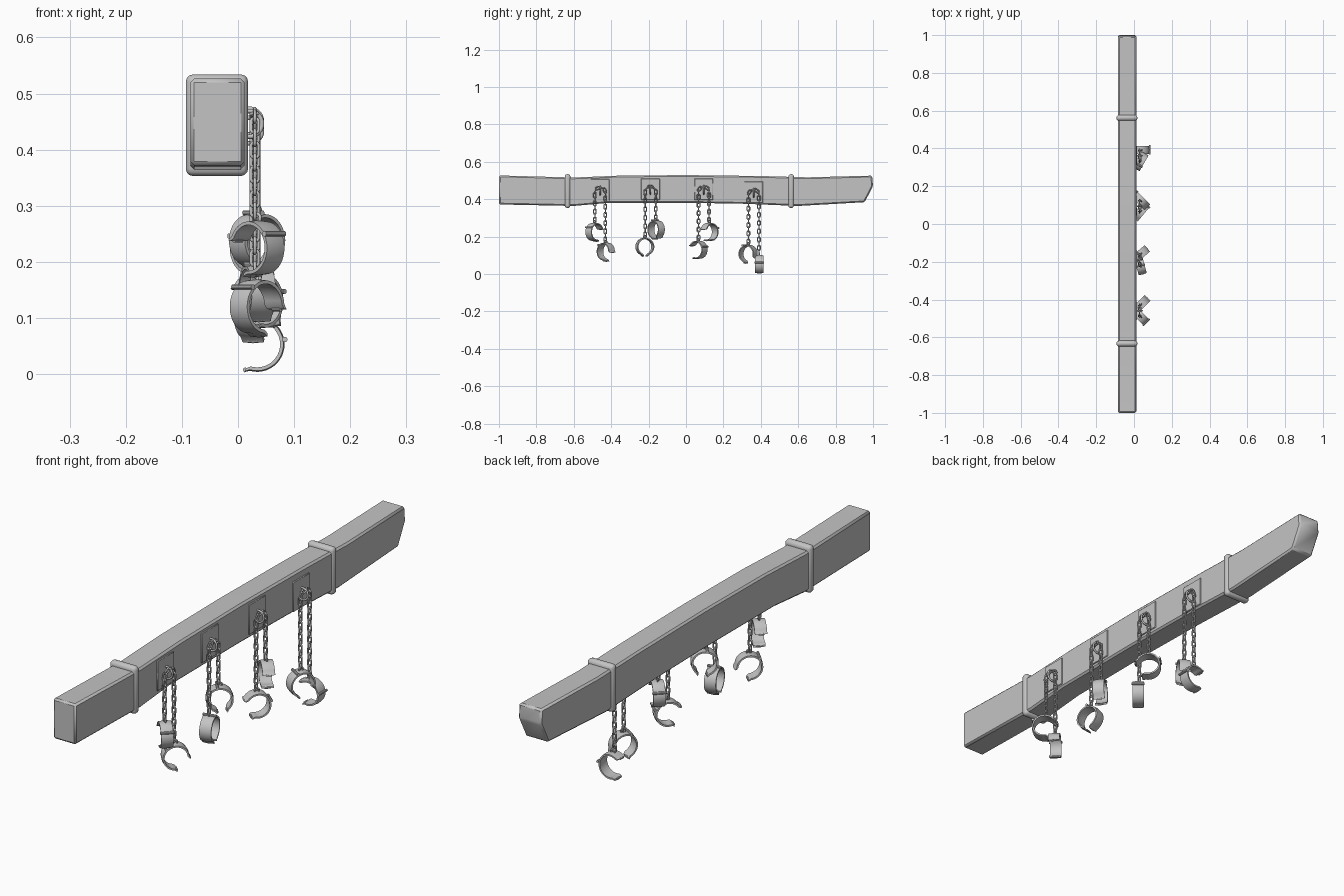
import bpy, bmesh, math
from mathutils import Matrix, Vector

if "Cube" in bpy.data.objects:
    bpy.data.objects.remove(bpy.data.objects["Cube"])

GREY = (0.55, 0.55, 0.55, 1)
grey = bpy.data.materials.new("plain grey")
grey.use_nodes = True
grey.diffuse_color = GREY
grey.node_tree.nodes["Principled BSDF"].inputs["Base Color"].default_value = GREY


def activate(ob):
    bpy.ops.object.select_all(action='DESELECT')
    ob.select_set(True)
    bpy.context.view_layer.objects.active = ob


def finish(name, bm, bevel=0, segments=1):
    bmesh.ops.recalc_face_normals(bm, faces=bm.faces)
    mesh = bpy.data.meshes.new(name)
    bm.to_mesh(mesh)
    bm.free()
    ob = bpy.data.objects.new(name, mesh)
    bpy.context.collection.objects.link(ob)
    mesh.materials.append(grey)
    activate(ob)
    bpy.ops.object.shade_smooth_by_angle(angle=math.radians(35))
    if bevel:
        mod = ob.modifiers.new("rounded edges", 'BEVEL')
        mod.width, mod.segments = bevel, segments
    return ob


def box(name, lo, hi, bevel, segments=1):
    lo, hi = Vector(lo), Vector(hi)
    bm = bmesh.new()
    bmesh.ops.create_cube(bm, size=1, matrix=Matrix.Translation((lo + hi) / 2)
                          @ Matrix.Diagonal((*(hi - lo), 1)))
    return finish(name, bm, bevel, segments)


def wire_loops(name, loops, radius):
    """Closed round-wire loops gathered into one mesh object."""
    cu = bpy.data.curves.new(name, 'CURVE')
    cu.dimensions = '3D'
    cu.bevel_depth, cu.bevel_resolution = radius, 2
    for pts in loops:
        sp = cu.splines.new('POLY')
        sp.points.add(len(pts) - 1)
        for p, co in zip(sp.points, pts):
            p.co = (*co, 1)
        sp.use_cyclic_u = True
        sp.use_smooth = True
    cu.materials.append(grey)
    ob = bpy.data.objects.new(name, cu)
    bpy.context.collection.objects.link(ob)
    activate(ob)
    bpy.ops.object.convert(target='MESH')


def oval(centre, along, across, r, stretch=0, n=14):
    """Points of a ring, or of a long link when stretched."""
    pts = []
    for i in range(n):
        t = math.tau * (i + 0.5) / n
        c, s = math.cos(t), math.sin(t)
        pts.append(centre + along * (r * c + math.copysign(stretch, c)) + across * (r * s))
    return pts


# Beam: side outline extruded across, with one chipped end
top = [(-1, .527), (-.6, .516), (-.36, .526), (0, .529), (.4, .524), (.65, .517), (.995, .526)]
bottom = [(1, .47), (.955, .384), (.6, .364), (.3, .376), (0, .381), (-.42, .38), (-.6, .364), (-1, .372)]
bm = bmesh.new()
face = bm.faces.new([bm.verts.new((-.085, y, z)) for y, z in top + bottom])
ext = bmesh.ops.extrude_face_region(bm, geom=[face])
bmesh.ops.translate(bm, vec=(.097, 0, 0),
                    verts=[g for g in ext["geom"] if isinstance(g, bmesh.types.BMVert)])
finish("beam", bm, .007)

# Metal bands
for side, y in (("front", -.633), ("rear", .562)):
    box(side + "_band", (-.093, y - .015, .353), (.018, y + .015, .534), .013, 3)

R, THICK, HALF_W = .047, .006, .022
X, Y, Z = Vector((1, 0, 0)), Vector((0, 1, 0)), Vector((0, 0, 1))


def cuff(name, centre, yaw, opening, gap):
    """Open shackle band around a level axis, with hinge, lips and a lug."""
    place = Matrix.Translation(centre) @ Matrix.Rotation(math.radians(yaw), 4, 'Z')
    bm = bmesh.new()
    section = [(-HALF_W, R), (0, R + .002), (HALF_W, R),
               (HALF_W, R - THICK), (0, R - THICK + .002), (-HALF_W, R - THICK)]
    start, sweep, steps = math.radians(opening + gap / 2), math.radians(360 - gap), 28
    rings = []
    for i in range(steps + 1):
        t = start + sweep * i / steps
        flare = .006 if i in (0, steps) else 0
        rings.append([bm.verts.new((a, (r + flare) * math.cos(t), (r + flare) * math.sin(t)))
                      for a, r in section])
    for p, q in zip(rings, rings[1:]):
        for j in range(len(section)):
            k = (j + 1) % len(section)
            bm.faces.new((p[j], p[k], q[k], q[j]))
    bm.faces.new(rings[0])
    bm.faces.new(rings[-1])

    # Hinge barrel opposite the gap, small pins at the lips
    for t, rad, length in ((start + sweep / 2, .005, .05), (start, .004, .02), (start + sweep, .004, .02)):
        spot = Vector((0, (R + .003) * math.cos(t), (R + .003) * math.sin(t)))
        bmesh.ops.create_cone(bm, cap_ends=True, segments=10, radius1=rad, radius2=rad, depth=length,
                              matrix=Matrix.Translation(spot) @ Matrix.Rotation(math.pi / 2, 4, 'Y'))
    bm.transform(place)
    finish(name, bm)
    across = place.to_3x3() @ Y
    wire_loops(name + "_lug", [oval(centre + Z * (R + .006), Z, across, .008)], .003)


def chain(name, y, apex, half, z_left, z_right):
    """Chain hung over a ring: two straight legs joined by an arch."""
    zc = apex - half
    left, arch, right = zc - z_left, math.pi * half, zc - z_right
    total = left + arch + right
    count = round(total / .022)
    loops = []
    for i in range(count + 1):
        s = total * i / count
        if s < left:
            pos, tan = Vector((.03, y - half, z_left + s)), Z
        elif s < left + arch:
            a = (s - left) / half
            pos = Vector((.03, y - half * math.cos(a), zc + half * math.sin(a)))
            tan = Vector((0, math.sin(a), math.cos(a)))
        else:
            pos, tan = Vector((.03, y + half, zc - (s - left - arch))), -Z
        loops.append(oval(pos, tan, X if i % 2 else tan.cross(X), .007, .007, 12))
    wire_loops(name, loops, .003)


# Each set: y, top of chain, then two cuffs as (height, yaw, opening, gap)
sets = [
    (-.459, .462, (.225, 45, -30, 90), (.12, -45, -45, 80)),
    (-.19, .466, (.146, 15, -90, 25), (.238, -50, -80, 40)),
    (.095, .466, (.13, -40, 200, 90), (.225, 45, 205, 80)),
    (.362, .45, (.108, -30, -65, 80), (.053, -90, 190, 110)),
]
for n, (y, apex, a, b) in enumerate(sets, 1):
    tag = f"_{n}"
    box("wall_plate" + tag, (.008, y - .05, apex - .07), (.016, y + .05, apex + .045), .002)
    wire_loops("staple" + tag, [oval(Vector((.02, y, apex - .016)), X, Z, .023, 0, 20)], .004)
    chain("chain" + tag, y, apex, .028, a[0] + R + .018, b[0] + R + .018)
    for label, sign, (z, yaw, opening, gap) in (("near", -1, a), ("far", 1, b)):
        cuff(f"{label}_cuff{tag}", Vector((.034, y + sign * .03, z)), yaw, opening, gap)
